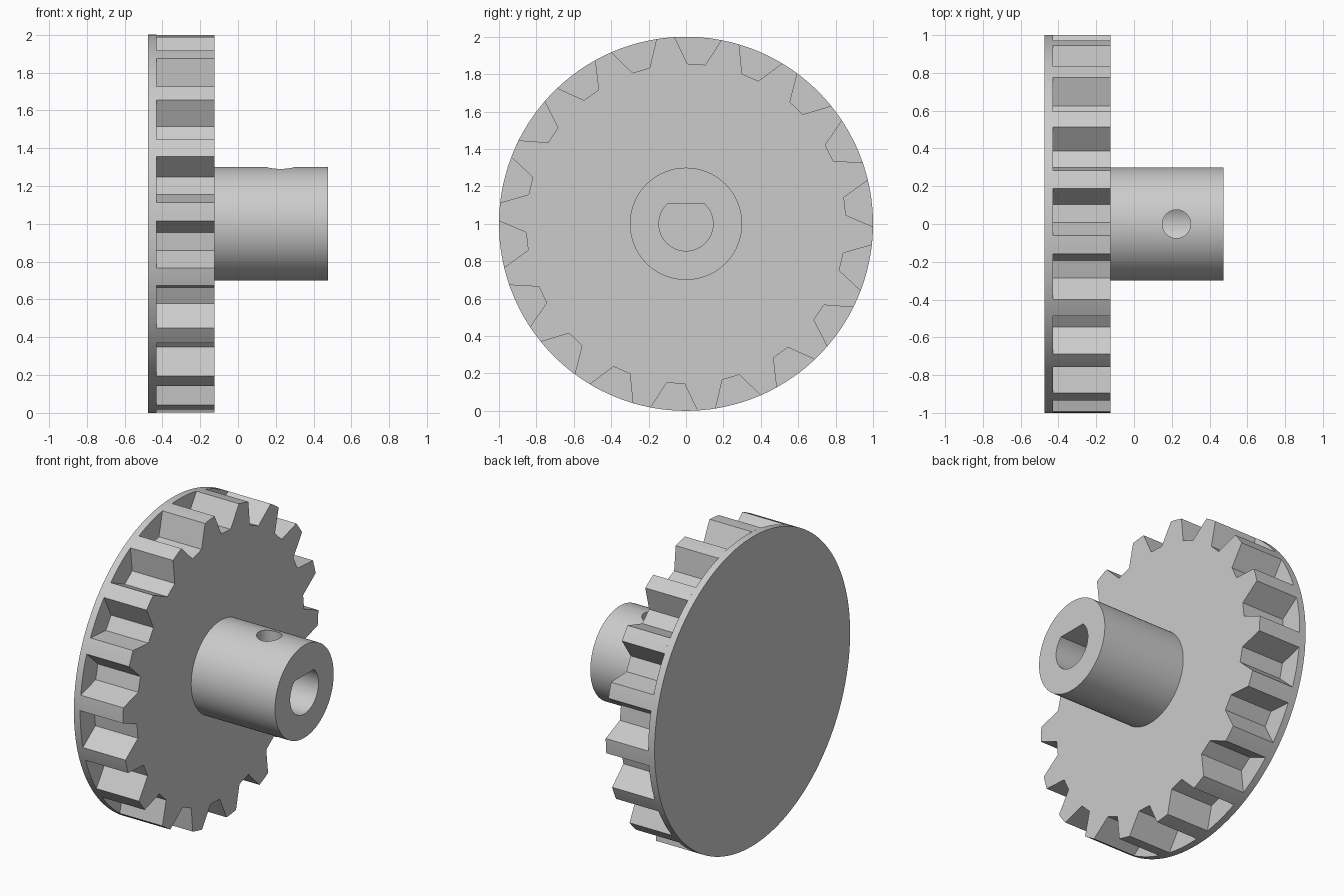
import bpy, bmesh
from math import sin, cos, asin, pi, radians

if "Cube" in bpy.data.objects:
    bpy.data.objects.remove(bpy.data.objects["Cube"], do_unlink=True)

grey = bpy.data.materials.new("light grey")
grey.use_nodes = True
COLOUR = (0.6, 0.6, 0.6, 1)
grey.diffuse_color = COLOUR
grey.node_tree.nodes["Principled BSDF"].inputs["Base Color"].default_value = COLOUR

FLANGE_BACK, FLANGE_FRONT, GEAR_FRONT, HUB_END = -0.475, -0.43, -0.125, 0.475
TEETH = 18


def polar(radius, angle):
    """Point in the (y, z) plane, angle measured from up towards +y."""
    return radius * sin(angle), radius * cos(angle)


def circle(radius, steps):
    return [polar(radius, 2 * pi * i / steps) for i in range(steps)]


def prism(name, outline, x0, x1):
    """Extrude a (y, z) outline along the shaft axis."""
    bm = bmesh.new()
    face = bm.faces.new([bm.verts.new((x0, y, z)) for y, z in outline])
    ext = bmesh.ops.extrude_face_region(bm, geom=[face])["geom"]
    moved = [v for v in ext if isinstance(v, bmesh.types.BMVert)]
    bmesh.ops.translate(bm, verts=moved, vec=(x1 - x0, 0, 0))
    bmesh.ops.recalc_face_normals(bm, faces=bm.faces)
    mesh = bpy.data.meshes.new(name)
    bm.to_mesh(mesh)
    bm.free()
    mesh.materials.append(grey)
    obj = bpy.data.objects.new(name, mesh)
    obj.location.z = 1
    bpy.context.collection.objects.link(obj)
    return obj


def cut(obj, cutter):
    mod = obj.modifiers.new("cut", "BOOLEAN")
    mod.operation, mod.solver, mod.object = "DIFFERENCE", "EXACT", cutter
    bpy.context.view_layer.update()
    graph = bpy.context.evaluated_depsgraph_get()
    mesh = bpy.data.meshes.new_from_object(obj.evaluated_get(graph))
    obj.modifiers.clear()
    obj.data = mesh


# Toothed wheel outline: rounded tips with flat-bottomed tapered notches
outline = []
pitch = 2 * pi / TEETH
mouth, floor = radians(7.2), radians(3.2)
for i in range(TEETH):
    mid = radians(3.7) + i * pitch
    outline += [polar(0.856, mid - floor), polar(0.856, mid + floor)]
    tip = pitch - 2 * mouth
    outline += [polar(1, mid + mouth + tip * k / 3) for k in range(4)]

flange = prism("back_flange", circle(1, 144), FLANGE_BACK, FLANGE_FRONT)
wheel = prism("toothed_wheel", outline, FLANGE_FRONT, GEAR_FRONT)
hub = prism("hub", circle(0.3, 96), GEAR_FRONT, HUB_END)

# D-shaped shaft bore, flat side up
BORE, FLAT = 0.145, 0.105
start = pi / 2 - asin(FLAT / BORE)
arc = [polar(BORE, start + (2 * pi - 2 * start) * k / 48) for k in range(49)]
bore = prism("bore_cutter", arc, FLANGE_FRONT - 0.01, HUB_END + 0.1)

# Set screw hole through the top of the hub
bpy.ops.mesh.primitive_cylinder_add(vertices=48, radius=0.075, depth=0.4,
                                    location=(0.225, 0, 1.24))
screw = bpy.context.object
screw.name = "screw_hole_cutter"
screw.data.materials.append(grey)

cut(wheel, bore)
cut(hub, bore)
cut(hub, screw)
for helper in (bore, screw):
    bpy.data.objects.remove(helper, do_unlink=True)

# Smooth round surfaces, keep the machined edges sharp
bpy.ops.object.select_all(action="DESELECT")
for obj in (flange, wheel, hub):
    obj.select_set(True)
bpy.context.view_layer.objects.active = hub
bpy.ops.object.shade_smooth_by_angle(angle=radians(25))
